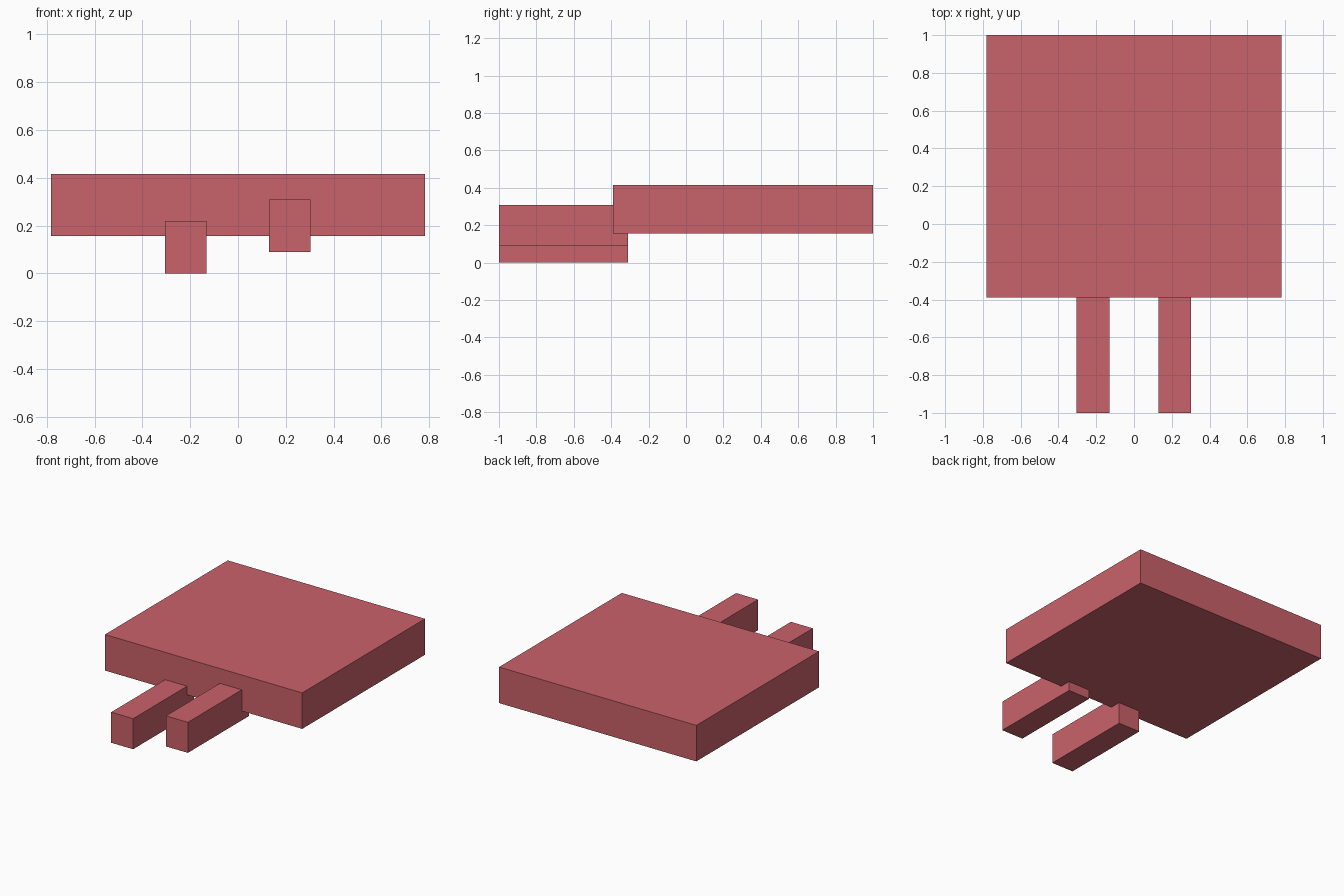
import bpy

if "Cube" in bpy.data.objects:
    bpy.data.objects.remove(bpy.data.objects["Cube"])

red = bpy.data.materials.new("soft_red")
red.diffuse_color = (0.584, 0.122, 0.144, 1.0)
red.use_nodes = True
red.node_tree.nodes["Principled BSDF"].inputs["Base Color"].default_value = red.diffuse_color


def box(name, low, high):
    """Add a box spanning two opposite corners."""
    bpy.ops.mesh.primitive_cube_add(
        size=1, location=[(a + b) / 2 for a, b in zip(low, high)])
    obj = bpy.context.object
    obj.name = name
    obj.scale = [b - a for a, b in zip(low, high)]
    bpy.ops.object.transform_apply(location=False, rotation=False, scale=True)
    obj.data.materials.append(red)


# Wide flat slab
box("slab", (-0.782, -0.39, 0.157), (0.782, 1.0, 0.415))

# Two prongs at staggered heights, running into the slab's front edge
for name, x, z in (("left_prong", -0.218, 0.0), ("right_prong", 0.216, 0.09)):
    box(name, (x - 0.087, -1.0, z), (x + 0.087, -0.31, z + 0.219))
